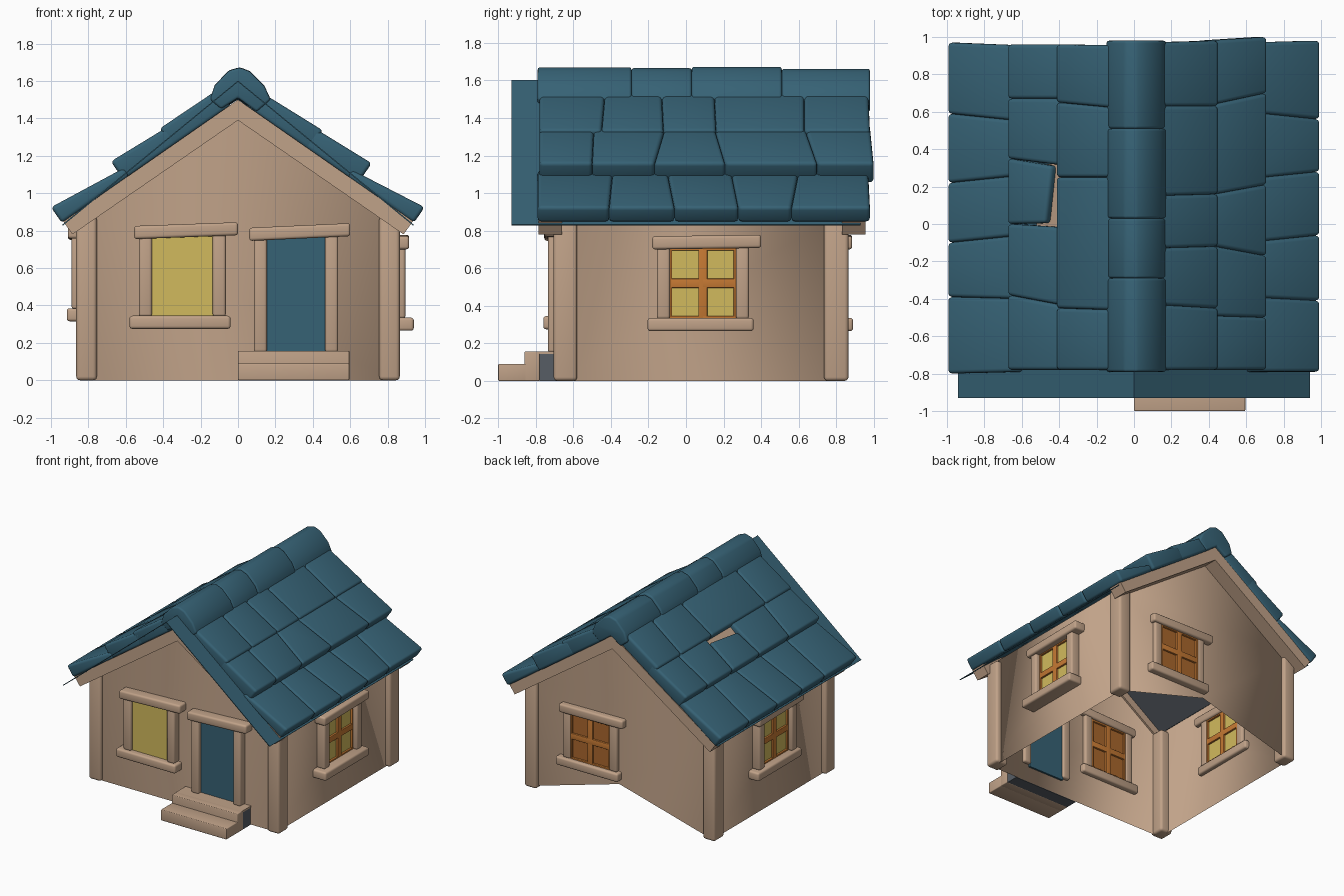
import bpy, bmesh, math
from mathutils import Matrix, Vector

if "Cube" in bpy.data.objects:
    bpy.data.objects.remove(bpy.data.objects["Cube"])


def material(name, rgb):
    m = bpy.data.materials.new(name)
    m.diffuse_color = (*rgb, 1)
    m.use_nodes = True
    m.node_tree.nodes["Principled BSDF"].inputs["Base Color"].default_value = m.diffuse_color
    return m


TAN = material("tan_plaster", (0.53, 0.362, 0.248))
BLUE = material("slate_blue", (0.037, 0.122, 0.178))
YELLOW = material("window_yellow", (0.64, 0.49, 0.11))
ORANGE = material("window_orange", (0.56, 0.19, 0.033))
BROWN = material("dark_orange_glass", (0.40, 0.135, 0.026))
GREY = material("hollow_grey", (0.095, 0.11, 0.13))


def finish(name, bm, mat, bevel=0.0, place=None):
    bmesh.ops.recalc_face_normals(bm, faces=bm.faces)
    me = bpy.data.meshes.new(name)
    bm.to_mesh(me)
    bm.free()
    me.materials.append(mat)
    ob = bpy.data.objects.new(name, me)
    bpy.context.collection.objects.link(ob)
    if place:
        ob.matrix_world = place
    if bevel:
        for p in me.polygons:
            p.use_smooth = True
        b = ob.modifiers.new("soft_edges", 'BEVEL')
        b.width, b.segments = bevel, 3
        b.limit_method = 'ANGLE'
    return ob


def loft(name, a, b, mat, bevel=0.0, place=None):
    """Closed solid between two matching loops of points."""
    bm = bmesh.new()
    va = [bm.verts.new(p) for p in a]
    vb = [bm.verts.new(p) for p in b]
    n = len(a)
    bm.faces.new(va)
    bm.faces.new(vb)
    for i in range(n):
        j = (i + 1) % n
        bm.faces.new((va[i], va[j], vb[j], vb[i]))
    return finish(name, bm, mat, bevel, place)


def box(name, x, y, z, mat, bevel=0.0, place=None, tilt=0.0):
    """Box from ranges; tilt raises the high-x end."""
    loops = []
    for px, dz in ((x[0], 0), (x[1], tilt)):
        loops.append([(px, y[0], z[0] + dz), (px, y[1], z[0] + dz),
                      (px, y[1], z[1] + dz), (px, y[0], z[1] + dz)])
    return loft(name, loops[0], loops[1], mat, bevel, place)


# Walls: open-bottomed thin shell, with the back wall notched at its foot
X, YF, YB, ZE, ZP = 0.825, -0.675, 0.835, 0.90, 1.47
bm = bmesh.new()
for pts in (
    [(-X, YF, 0), (X, YF, 0), (X, YF, ZE), (0, YF, ZP), (-X, YF, ZE)],
    [(X, YB, 0), (0.02, YB, 0.23), (-X, YB, 0), (-X, YB, ZE), (0, YB, ZP), (X, YB, ZE)],
    [(X, YF, 0), (X, YB, 0), (X, YB, ZE), (X, YF, ZE)],
    [(-X, YB, 0), (-X, YF, 0), (-X, YF, ZE), (-X, YB, ZE)],
):
    bm.faces.new([bm.verts.new(p) for p in pts])
bmesh.ops.remove_doubles(bm, verts=bm.verts, dist=1e-4)
walls = finish("walls", bm, TAN)
for p in walls.data.polygons:
    p.use_smooth = True

# Corner posts
for s in (-1, 1):
    for tag, y in (("front", (-0.705, -0.58)), ("back", (0.735, 0.865))):
        box("corner_post_" + tag, sorted((s * 0.755, s * 0.865)), y, (0, 0.88), TAN, 0.02)


# Frame of four rounded beams, in wall space (x along wall, -y outward)
def frame(name, u0, u1, z0, z1, place, sill=0.085, tilt=0.02):
    box(name + "_jamb", (u0 - 0.065, u0 + 0.005), (-0.06, 0.03), (z0, z1 + 0.02), TAN, 0.015, place)
    box(name + "_jamb", (u1 - 0.005, u1 + 0.065), (-0.06, 0.03), (z0, z1 + 0.02), TAN, 0.015, place)
    box(name + "_lintel", (u0 - 0.09, u1 + 0.13), (-0.08, 0.04), (z1 - 0.01, z1 + 0.06),
        TAN, 0.015, place, tilt)
    if sill:
        box(name + "_sill", (u0 - 0.115, u1 + 0.09), (-sill, 0.04), (z0 - 0.065, z0 + 0.005),
            TAN, 0.015, place)


# Glazed unit: pane, thin surround and cross bars
def glazing(name, u0, u1, z0, z1, place, glass):
    um, zm = (u0 + u1) / 2, (z0 + z1) / 2
    box(name + "_pane", (u0, u1), (-0.01, 0.01), (z0, z1), glass, 0, place)
    t, d = 0.016, (-0.025, 0.025)
    for u, h in ((u0 + t / 2, t / 2), (u1 - t / 2, t / 2), (um, 0.024)):
        box(name + "_upright_bar", (u - h, u + h), d, (z0, z1), ORANGE, 0.004, place)
    for z, h in ((z0 + t / 2, t / 2), (z1 - t / 2, t / 2), (zm, 0.024)):
        box(name + "_cross_bar", (u0, u1), d, (z - h, z + h), ORANGE, 0.004, place)


def wall_place(x, y, deg):
    return Matrix.Translation((x, y, 0)) @ Matrix.Rotation(math.radians(deg), 4, 'Z')


front = wall_place(0, YF, 0)
right = wall_place(X + 0.01, 0.09, 90)
left = wall_place(-X - 0.005, 0.07, -90)
back = wall_place(0.27, YB, 180)
back_frame = wall_place(0.27, YB - 0.03, 180)

# Windows and door
frame("front_window", -0.465, -0.13, 0.34, 0.765, front)
glazing("front_window_inner", -0.465, -0.13, 0.34, 0.765, front, BROWN)
box("front_window_glow", (-0.467, -0.128), (-0.036, -0.028), (0.34, 0.775), YELLOW, 0, front)
for name, place, surround, dz, glass, sill in (
        ("right_window", right, right, 0, YELLOW, 0.105),
        ("left_window", left, left, 0.05, YELLOW, 0.085),
        ("back_window", back, back_frame, 0, BROWN, 0.085)):
    frame(name, -0.18, 0.18, 0.33 + dz, 0.71 + dz, surround, sill, 0.008)
    glazing(name, -0.18, 0.18, 0.33 + dz, 0.71 + dz, place, glass)
frame("door", 0.15, 0.47, 0.15, 0.755, front, 0, 0.025)
box("door", (0.148, 0.472), (-0.025, 0.015), (0.13, 0.78), BLUE, 0, front)

# Entrance steps, with the grey hollow flank beside the wall
box("lower_step", (0, 0.595), (-1.0, -0.85), (0, 0.09), TAN, 0.006)
box("upper_step", (0, 0.595), (-0.86, -0.78), (0, 0.157), TAN, 0.006)
box("upper_step_tread", (0, 0.595), (-0.80, -0.68), (0.143, 0.157), TAN)
box("step_flank", (0.005, 0.59), (-0.781, -0.68), (0, 0.144), GREY)


def along_y(profile, y):
    return [(x, y, z) for x, z in profile]


# Roof base for both slopes: gable boards at each end, blue sheet, grey ceiling
for s in (-1, 1):
    boards = [(0, 1.50), (s * 0.935, 0.85), (s * 0.885, 0.78), (0, 1.39)]
    for tag, y0, y1 in (("front", -0.785, -0.66), ("back", 0.83, 0.955)):
        loft("gable_board_" + tag, along_y(boards, y0), along_y(boards, y1), TAN)
    sheet = [(0, 1.602), (s * 0.94, 0.832), (s * 0.936, 0.827), (0, 1.595)]
    loft("roof_sheet", along_y(sheet, -0.93), along_y(sheet, 0.93), BLUE)
    ceiling = [(0, 1.475), (s * 0.82, 0.905), (s * 0.82, 0.897), (0, 1.467)]
    loft("ceiling", along_y(ceiling, YF + 0.005), along_y(ceiling, YB - 0.005), GREY)

# Tile courses: upper and lower edge (x, z) of the top surface
COURSES = {
    -1: [((0.10, 1.56), (0.42, 1.345)), ((0.36, 1.365), (0.68, 1.17)), ((0.61, 1.135), (1.0, 0.925))],
    1: [((0.10, 1.555), (0.455, 1.335)), ((0.39, 1.36), (0.715, 1.16)), ((0.61, 1.125), (0.998, 0.925))],
}
# Joints along y as (at upper edge, at lower edge)
JOINTS = {
    -1: [[(-.78, -.78), (-.46, -.45), (.25, .25), (.62, .65), (.955, .96)],
         [(-.78, -.78), (-.44, -.38), (-.02, 0), (.31, .35), (.67, .67), (.96, .96)],
         [(-.79, -.80), (-.40, -.39), (-.06, -.10), (.26, .22), (.55, .59), (.955, .97)]],
    1: [[(-.78, -.78), (-.43, -.45), (-.13, -.12), (.15, .16), (.63, .63), (.97, .98)],
        [(-.78, -.78), (-.49, -.50), (-.11, -.17), (.15, .21), (.63, .70), (.98, 1.0)],
        [(-.79, -.79), (-.39, -.41), (-.10, -.06), (.24, .28), (.60, .56), (.97, .98)]],
}


def under(x, y, z, s):
    """Drop a tile corner square onto the top of the gable boards."""
    n = Vector((0.695, 1.0)).normalized()
    d = (z - (1.495 - 0.695 * x)) * n.y
    return Vector((s * (x - n.x * d), y, z - n.y * d))


for s, courses in JOINTS.items():
    for c, joints in enumerate(courses):
        (xu, zu), (xl, zl) = COURSES[s][c]
        slope = (zl - zu) / (xl - xu)
        for i in range(len(joints) - 1):
            loops = []
            for k in (0, 1):
                yu, yl = joints[i + k]
                x = xu
                if (s, c, i) == (-1, 1, 2):      # slipped tile leaves a gap
                    x, yu = ((0.475, 0.005), (0.44, 0.31))[k]
                z = zu + slope * (x - xu)
                loops.append([(s * x, yu, z), (s * xl, yl, zl),
                              under(xl, yl, zl, s), under(x, yu, z, s)])
            loft("roof_tile", loops[0], loops[1], BLUE, 0.02)

# Board showing through the gap
patch = [(-0.39, 1.305), (-0.52, 1.199), (-0.52, 1.191), (-0.39, 1.297)]
loft("exposed_board", along_y(patch, -0.03), along_y(patch, 0.32), TAN)

# Ridge caps
CAP = [(-0.15, 1.50), (-0.125, 1.575), (-0.05, 1.655), (0.01, 1.672), (0.065, 1.65),
       (0.14, 1.575), (0.175, 1.50), (0.10, 1.435), (0.0, 1.51), (-0.09, 1.45)]
RIDGE = [-0.79, -0.29, 0.03, 0.51, 0.98]
for i in range(4):
    lift = (0, -0.004, 0.002, -0.008)[i]
    cap = [(x, z + lift) for x, z in CAP]
    loft("ridge_cap", along_y(cap, RIDGE[i]), along_y(cap, RIDGE[i + 1]), BLUE, 0.014)
